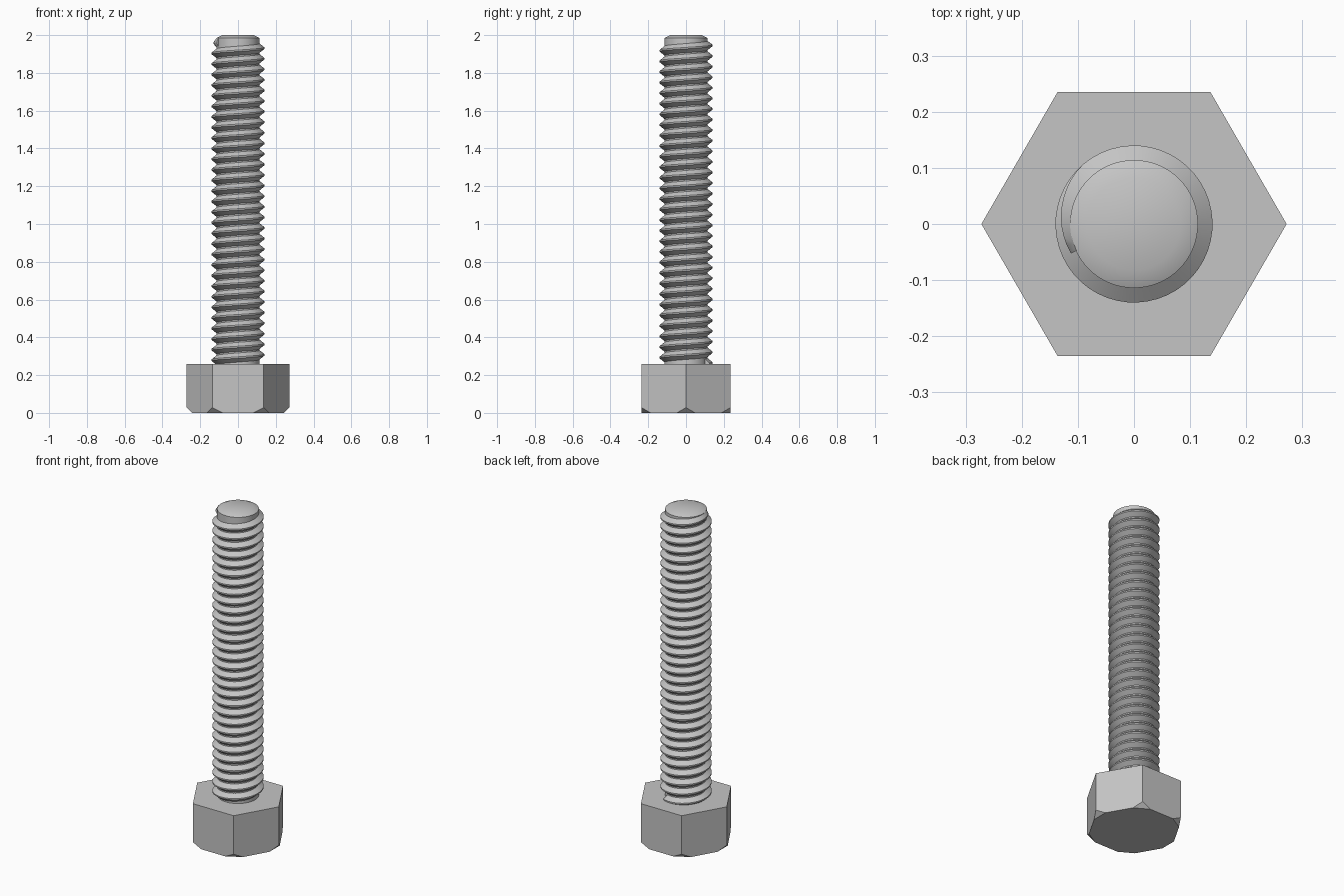
import bpy, bmesh, math
from mathutils import Vector

cube = bpy.data.objects.get("Cube")
if cube:
    bpy.data.objects.remove(cube, do_unlink=True)

steel = bpy.data.materials.new("grey steel")
steel.use_nodes = True
GREY = (0.56, 0.56, 0.56, 1)
steel.diffuse_color = GREY
steel.node_tree.nodes["Principled BSDF"].inputs["Base Color"].default_value = GREY


def finish(bm, name, smooth_angle=None):
    bmesh.ops.recalc_face_normals(bm, faces=bm.faces)
    mesh = bpy.data.meshes.new(name)
    bm.to_mesh(mesh)
    bm.free()
    mesh.materials.append(steel)
    obj = bpy.data.objects.new(name, mesh)
    bpy.context.collection.objects.link(obj)
    if smooth_angle:
        bpy.ops.object.select_all(action='DESELECT')
        obj.select_set(True)
        bpy.context.view_layer.objects.active = obj
        bpy.ops.object.shade_smooth_by_angle(angle=math.radians(smooth_angle))
    return obj


def ring(bm, radius, z, count):
    return [bm.verts.new((radius * math.cos(math.tau * i / count),
                          radius * math.sin(math.tau * i / count), z))
            for i in range(count)]


def lathe(bm, profile, count):
    rings = [ring(bm, r, z, count) for r, z in profile]
    for low, high in zip(rings, rings[1:]):
        for i in range(count):
            j = (i + 1) % count
            bm.faces.new((low[i], low[j], high[j], high[i]))
    bm.faces.new(rings[0][::-1])
    bm.faces.new(rings[-1])


# Hexagonal head with its lower corners cut off
HEAD_R, HEAD_TOP = 0.272, 0.26
bm = bmesh.new()
lathe(bm, [(HEAD_R, 0), (HEAD_R, HEAD_TOP)], 6)
for k in range(6):
    a = math.tau * k / 6
    out = Vector((math.cos(a), math.sin(a), 0))
    cut = bmesh.ops.bisect_plane(
        bm, geom=bm.verts[:] + bm.edges[:] + bm.faces[:],
        plane_co=out * (HEAD_R - 0.028), plane_no=out - Vector((0, 0, 1)),
        clear_outer=True)
    edges = [e for e in cut["geom_cut"] if isinstance(e, bmesh.types.BMEdge)]
    bmesh.ops.contextual_create(bm, geom=edges)
finish(bm, "hex_head")

# Shank core with a chamfered tip
CORE_R = 0.114
bm = bmesh.new()
lathe(bm, [(CORE_R, HEAD_TOP - 0.01), (CORE_R, 1.985), (0.083, 2)], 64)
finish(bm, "shank", 40)

# Right-handed thread: a trapezoid swept up a helix, narrowing at the tip
PITCH, CREST_R, STEPS = 0.056, 0.14, 48
END_Z, END_ANGLE = 1.963, math.radians(205)
turns = (END_Z - HEAD_TOP) / PITCH
total = int(turns * STEPS)
section = [(0, -0.45), (1, -0.07), (1, 0.07), (0, 0.45)]
root_r = CORE_R - 0.001
bm = bmesh.new()
rows = []
for i in range(total + 1):
    back = (total - i) / STEPS
    a = END_ANGLE - math.tau * back
    z = END_Z - PITCH * back
    crest = CREST_R - 0.016 * max(0, 1 - back / 0.2)
    row = []
    for h, dz in section:
        r = crest if h else root_r
        row.append(bm.verts.new((r * math.cos(a), r * math.sin(a), z + dz * PITCH)))
    rows.append(row)
for a, b in zip(rows, rows[1:]):
    for j in range(4):
        k = (j + 1) % 4
        bm.faces.new((a[j], a[k], b[k], b[j]))
bm.faces.new(rows[0])
bm.faces.new(rows[-1])
finish(bm, "thread", 30)
